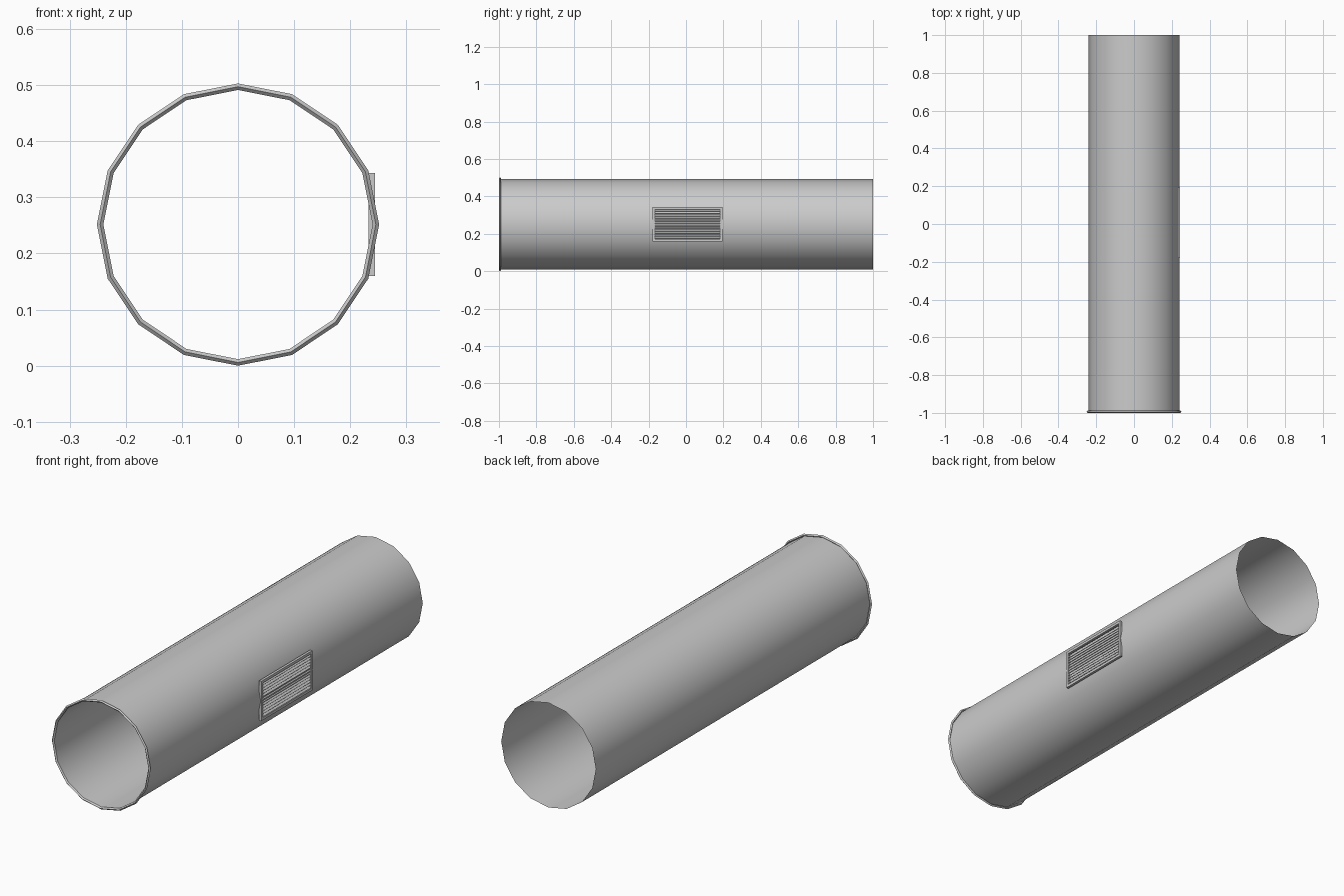
import bpy, math
from math import pi

if "Cube" in bpy.data.objects:
    bpy.data.objects.remove(bpy.data.objects["Cube"])

CZ = 0.2515                     # axis height
FRONT, BACK = -0.994, 1.0       # pipe ends


def name_it(name, smooth=None):
    ob = bpy.context.object
    ob.name = name
    bpy.ops.object.transform_apply(location=True, rotation=True, scale=True)
    if smooth:
        bpy.ops.object.shade_smooth_by_angle(angle=math.radians(smooth))
    return ob


def box(name, lo, hi):
    c = [(a + b) / 2 for a, b in zip(lo, hi)]
    bpy.ops.mesh.primitive_cube_add(size=1, location=c)
    bpy.context.object.scale = [b - a for a, b in zip(lo, hi)]
    return name_it(name)


# open sixteen-sided pipe
bpy.ops.mesh.primitive_cylinder_add(vertices=16, radius=0.241, depth=BACK - FRONT,
                                    end_fill_type='NOTHING', rotation=(pi / 2, 0, 0),
                                    location=(0, (FRONT + BACK) / 2, CZ))
name_it("pipe", 40)

# rim ring with a diamond cross-section at the front end
bpy.ops.mesh.primitive_torus_add(major_segments=16, minor_segments=4, major_radius=0.2457,
                                 minor_radius=0.0058, rotation=(pi / 2, 0, 0),
                                 location=(0, -0.9942, CZ))
name_it("front_rim", 40)

# vent frame on the right side
X0, X1 = 0.2325, 0.244
Y0, Y1 = -0.179, 0.194
Z0, Z1 = CZ - 0.0915, CZ + 0.0915
B = 0.012
box("vent_frame_top", (X0, Y0, Z1 - B), (X1, Y1, Z1))
box("vent_frame_bottom", (X0, Y0, Z0), (X1, Y1, Z0 + B))
box("vent_frame_front", (X0, Y0, Z0 + B), (X1, Y0 + B, Z1 - B))
box("vent_frame_back", (X0, Y1 - B, Z0 + B), (X1, Y1, Z1 - B))

# tilted louvre slats
N = 12
pitch = (Z1 - Z0 - 2 * B) / N
for i in range(N):
    bpy.ops.mesh.primitive_cube_add(
        size=1, rotation=(0, math.radians(40), 0),
        location=((X0 + X1) / 2 + 0.0005, (Y0 + Y1) / 2, Z0 + B + (i + 0.5) * pitch))
    bpy.context.object.scale = (0.012, Y1 - Y0 - 2 * B, 0.0025)
    name_it("vent_slat")
